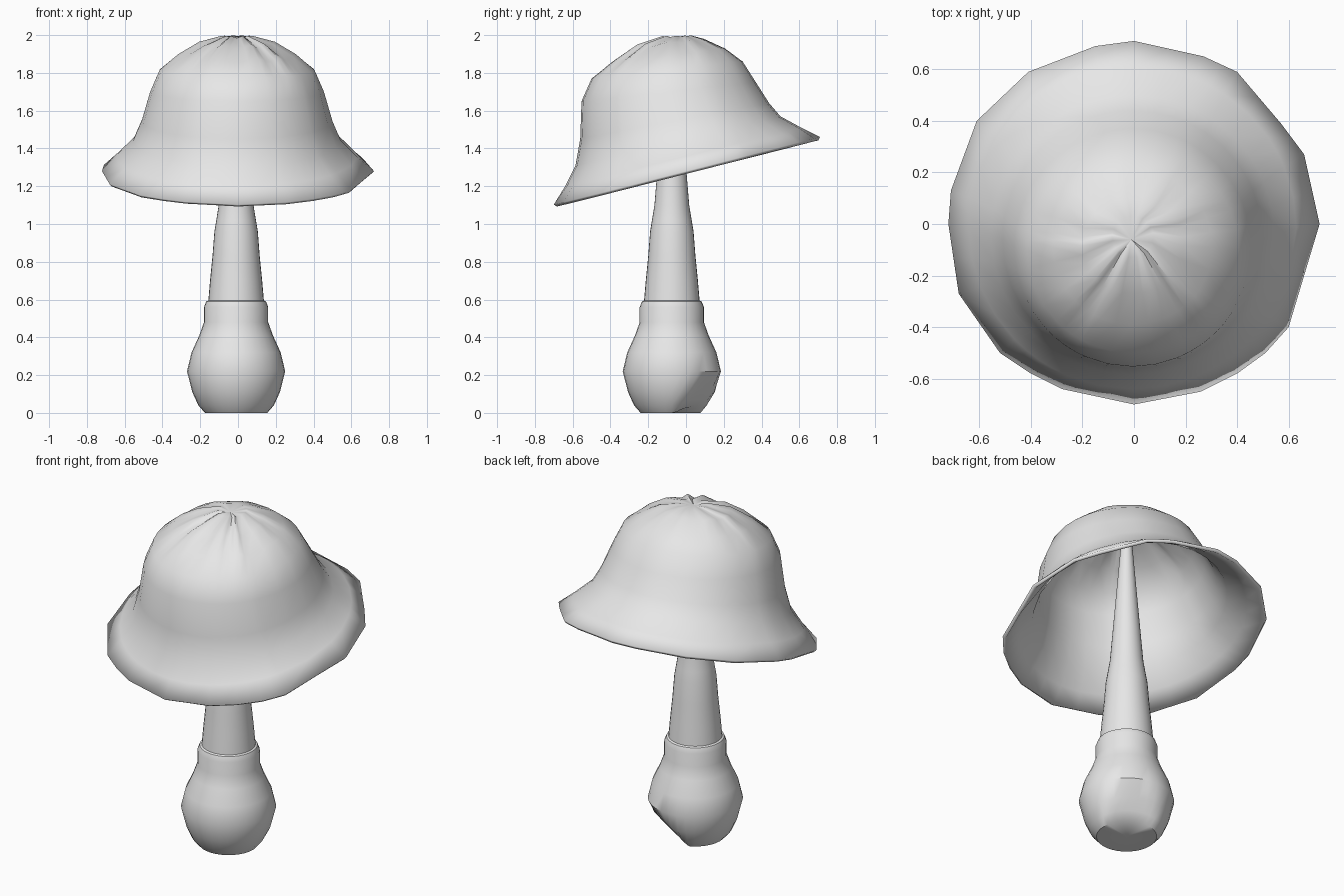
import bpy, math
from mathutils import Vector

cube = bpy.data.objects.get("Cube")
if cube:
    bpy.data.objects.remove(cube)

grey = bpy.data.materials.new("plain_grey")
grey.use_nodes = True
grey.diffuse_color = (0.8, 0.8, 0.8, 1)
grey.node_tree.nodes["Principled BSDF"].inputs["Base Color"].default_value = (0.8, 0.8, 0.8, 1)


def loft(name, rings, start=None, end=None):
    """Join rings of points with quads; close the ends on given points."""
    count = len(rings[0])
    verts = [p for ring in rings for p in ring]
    faces = []
    for r in range(len(rings) - 1):
        for i in range(count):
            j = (i + 1) % count
            a, b = r * count, (r + 1) * count
            faces.append((a + i, a + j, b + j, b + i))
    for centre, base, flip in ((start, 0, True), (end, (len(rings) - 1) * count, False)):
        if centre is None:
            continue
        verts.append(centre)
        tip = len(verts) - 1
        for i in range(count):
            edge = (base + i, base + (i + 1) % count)
            faces.append((*(edge[::-1] if flip else edge), tip))
    mesh = bpy.data.meshes.new(name)
    mesh.from_pydata(verts, [], faces)
    mesh.materials.append(grey)
    obj = bpy.data.objects.new(name, mesh)
    bpy.context.collection.objects.link(obj)
    return obj


def smooth(obj, degrees):
    bpy.ops.object.select_all(action="DESELECT")
    obj.select_set(True)
    bpy.context.view_layer.objects.active = obj
    bpy.ops.object.shade_smooth_by_angle(angle=math.radians(degrees))


# Irregular brim outline, seen from above
brim = [(.72, 0), (.66, .27), (.57, .39), (.4, .59), (.27, .65), (0, .71), (-.15, .69),
        (-.41, .59), (-.61, .4), (-.71, .13), (-.72, 0), (-.68, -.27), (-.52, -.5),
        (-.4, -.58), (-.28, -.64), (0, -.7), (.26, -.65), (.4, -.58), (.51, -.5), (.6, -.4)]
outline = []
for k, point in enumerate(brim):
    a, b = Vector(point), Vector(brim[(k + 1) % len(brim)])
    outline += [a, (a + b) / 2]

# Cap sections: front y and z, back y and z, half width, crown ripple
sections = [
    (-.64, 1.2, .61, 1.51, .635, 0),
    (-.585, 1.31, .5, 1.57, .55, 0),
    (-.56, 1.45, .44, 1.64, .505, 0),
    (-.553, 1.65, .37, 1.75, .46, 0),
    (-.5, 1.77, .3, 1.86, .41, 0),
    (-.39, 1.87, .21, 1.93, .31, .006),
    (-.27, 1.95, .1, 1.98, .2, .01),
    (-.13, 1.995, .03, 1.998, .08, .004),
]
rings = [[Vector((p.x, p.y, 1.28 + .254 * p.y)) for p in outline]]
for yf, zf, yb, zb, half, ripple in sections:
    ring = []
    for i, p in enumerate(outline):
        d = p.normalized()
        t = (d.y + 1) / 2
        wave = ripple * (math.cos(i * math.pi / 2) - 1) * (1.3 - t)
        ring.append(Vector((half * d.x - .005, yf + (yb - yf) * t, zf + (zb - zf) * t + wave)))
    rings.append(ring)
cap = loft("mushroom_cap", rings, end=Vector((-.01, -.06, 1.985)))
shell = cap.modifiers.new("shell", "SOLIDIFY")
shell.thickness = .02
shell.offset = -1
smooth(cap, 50)

# Stem with bulb and collar: radius, height
profile = [(.165, 0), (.2, .04), (.232, .11), (.26, .22), (.236, .32), (.195, .41),
           (.17, .48), (.17, .56), (.158, .59), (.147, .595), (.138, .7), (.125, .83),
           (.115, .96), (.105, 1.02), (.092, 1.1), (.077, 1.28), (.03, 1.85)]
centre = Vector((-.01, -.075, .22))
cut = Vector((.4, .65, -.6)).normalized()
rings = []
for radius, z in profile:
    ring = []
    for i in range(32):
        a = math.tau * i / 32
        p = Vector((centre.x + radius * math.cos(a), centre.y + radius * math.sin(a), z))
        # Flattened patch low on the back of the bulb
        over = (p - centre).dot(cut) - .215
        if over > 0 and z < .4:
            p -= cut * over
        ring.append(p)
    rings.append(ring)
stem = loft("mushroom_stem", rings, Vector((centre.x, centre.y, 0)),
            Vector((centre.x, centre.y, 1.96)))
smooth(stem, 40)
